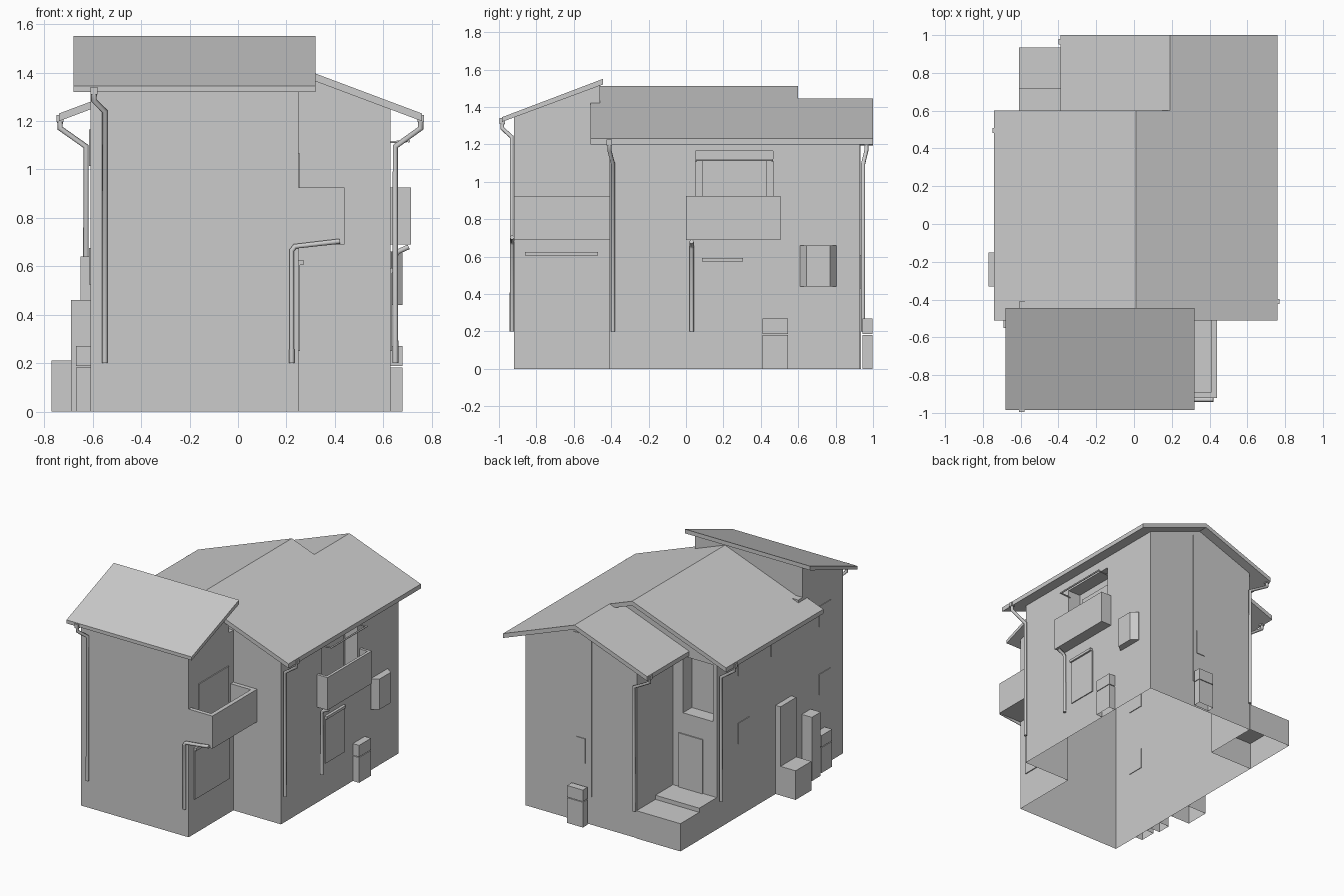
import bpy, bmesh
from mathutils import Vector

if "Cube" in bpy.data.objects:
    bpy.data.objects.remove(bpy.data.objects["Cube"])


def open_base(bm):
    """Shells standing on the ground have no underside."""
    low = [f for f in bm.faces if all(v.co.z < 1e-4 for v in f.verts)]
    bmesh.ops.delete(bm, geom=low, context='FACES')


def prism(name, profile, a, b, axis, keep_base=False):
    """Extrude a 2D profile from a to b: axis 'x' takes (y,z), 'y' takes (x,z), 'z' takes (x,y)."""
    at = {'x': lambda p, t: (t, p[0], p[1]),
          'y': lambda p, t: (p[0], t, p[1]),
          'z': lambda p, t: (p[0], p[1], t)}[axis]
    bm = bmesh.new()
    face = bm.faces.new([bm.verts.new(at(p, a)) for p in profile])
    ext = bmesh.ops.extrude_face_region(bm, geom=[face])['geom']
    step = Vector(at((0, 0), b)) - Vector(at((0, 0), a))
    bmesh.ops.translate(bm, vec=step, verts=[g for g in ext if isinstance(g, bmesh.types.BMVert)])
    bmesh.ops.recalc_face_normals(bm, faces=bm.faces)
    if not keep_base:
        open_base(bm)
    me = bpy.data.meshes.new(name)
    bm.to_mesh(me)
    bm.free()
    ob = bpy.data.objects.new(name, me)
    bpy.context.collection.objects.link(ob)
    return ob


def box(name, x, y, z, keep_base=False):
    pts = [(x[0], y[0]), (x[1], y[0]), (x[1], y[1]), (x[0], y[1])]
    return prism(name, pts, z[0], z[1], 'z', keep_base)


def boolean(ob, other, op):
    m = ob.modifiers.new(op.lower(), 'BOOLEAN')
    m.operation, m.object, m.solver = op, other, 'EXACT'
    bpy.context.view_layer.objects.active = ob
    bpy.ops.object.modifier_apply(modifier=m.name)
    bpy.data.objects.remove(other)


def pipe(name, pts, r=0.014):
    cu = bpy.data.curves.new(name, 'CURVE')
    cu.dimensions = '3D'
    cu.bevel_depth, cu.bevel_resolution, cu.use_fill_caps = r, 1, True
    sp = cu.splines.new('POLY')
    sp.points.add(len(pts) - 1)
    for p, c in zip(sp.points, pts):
        p.co = (*c, 1)
    ob = bpy.data.objects.new(name, cu)
    bpy.context.collection.objects.link(ob)


# roof pitch
S = 0.375


def gable(x0, x1, ridge, top):
    return [(x0, 0), (x1, 0), (x1, top - S * (x1 - ridge)), (ridge, top), (x0, top - S * (ridge - x0))]


def chevron(x0, x1, ridge, top, t=0.032):
    up = [(x0, top - S * (ridge - x0)), (ridge, top), (x1, top - S * (x1 - ridge))]
    return up + [(x, z - t) for x, z in reversed(up)]


# walls: main block, rear wing and front wing joined in one shell
walls = prism('house_walls', gable(-.61, .63, .01, 1.49), -.41, .52, 'y', True)
boolean(walls, prism('rear', gable(-.26, .63, .19, 1.4225), .45, .93, 'y', True), 'UNION')
wing = [(-.92, 0), (-.41, 0), (-.41, 1.3), (-.46, 1.3), (-.46, 1.525), (-.92, 1.35)]
boolean(walls, prism('wing', wing, -.61, .25, 'x', True), 'UNION')
# recessed openings behind the side balcony and above the porch
boolean(walls, box('cut', (.53, .7), (.05, .465), (.72, 1.165)), 'DIFFERENCE')
boolean(walls, box('cut', (-.58, -.34), (.42, .6), (.77, 1.18)), 'DIFFERENCE')
bm = bmesh.new()
bm.from_mesh(walls.data)
open_base(bm)
bm.to_mesh(walls.data)
bm.free()

# roofs
prism('main_roof', chevron(-.74, .76, .01, 1.512), -.51, .6, 'y')
prism('rear_roof', chevron(-.39, .76, .19, 1.4445), .52, 1.0, 'y')
prism('front_roof', [(-.985, 1.32), (-.985, 1.345), (-.445, 1.55), (-.445, 1.52)], -.68, .32, 'x')

# porch with step
box('porch_base', (-.61, -.26), (.52, .935), (0, .2))
box('porch_step', (-.61, -.26), (.52, .72), (.2, .23))
box('porch_door', (-.5, -.31), (.515, .528), (.23, .62))


# balconies: open trays
def balcony(name, x, y, t=.03):
    ob = box(name, x, y, (.69, .925))
    boolean(ob, box('cut', (x[0] - .05, x[1] - t), (y[0] + t, y[1] - t), (.72, 1.0)), 'DIFFERENCE')


balcony('front_balcony', (.25, .44), (-.92, -.41))
balcony('side_balcony', (.63, .715), (0, .505), .02)

# doors, windows and canopies on the right-hand walls
box('wing_window', (.245, .257), (-.86, -.46), (.25, .605))
box('wing_canopy', (.245, .27), (-.86, -.47), (.605, .625))
box('wing_balcony_door', (.245, .257), (-.81, -.47), (.71, 1.065))
box('side_window', (.625, .637), (.09, .31), (.25, .575))
box('side_canopy', (.625, .65), (.085, .305), (.573, .592))
box('side_balcony_door', (.525, .54), (.085, .43), (.72, 1.11))
prism('bay_window', [(.62, .61), (.635, .61), (.68, .645), (.68, .77), (.635, .805), (.62, .805)], .44, .66, 'z')

# drying rail over the side balcony
pipe('drying_rail', [(.705, .05, 1.117), (.705, .465, 1.117)], .006)
for y in (.055, .46):
    pipe('rail_arm', [(.62, y, 1.112), (.705, y, 1.117)], .005)

# small windows on the left wall and on the back wall
for y, z in ((-.71, 1.09), (-.71, .6), (-.16, 1.09), (.215, 1.09), (.215, .6)):
    box('small_window', (-.615, -.605), (y - .065, y + .065), (z - .075, z + .075))
box('back_tall_panel', (.1, .25), (.92, .934), (.2, 1.36))
box('back_window', (.15, .22), (.92, .939), (.43, .61))

# cabinets along the walls
box('storage_bench', (-.77, -.61), (-.33, -.15), (0, .21))
box('bench_back', (-.65, -.61), (-.33, -.15), (.21, .64))
box('water_heater', (-.69, -.61), (-.55, -.45), (0, .46))
for x, y in (((.63, .68), (.41, .545)), ((-.67, -.61), (-.71, -.59)), ((.125, .25), (.945, .998))):
    box('cooler_base', x, y, (0, .182))
    box('cooler_unit', x, y, (.187, .27))

# rainwater pipes with outlet boxes under the eaves
for name, o, w in (('right', (.755, -.41, 1.205), (.65, -.39)),
                   ('left', (-.735, .495, 1.205), (-.628, .495)),
                   ('front', (-.595, -.982, 1.32), (-.55, -.932)),
                   ('rear', (-.385, .965, 1.205), (-.25, .947))):
    dz = .11 if name != 'front' else .08
    box(name + '_outlet', (o[0] - .014, o[0] + .014), (o[1] - .014, o[1] + .014), (o[2] - .01, o[2] + .02))
    pipe(name + '_downpipe', [o, (*o[:2], o[2] - .035), (*w, o[2] - dz), (*w, .2)], .012)
pipe('front_balcony_drain', [(.42, -.93, .703), (.235, -.93, .682), (.222, -.93, .665), (.222, -.93, .2)], .012)
pipe('side_balcony_drain', [(.705, .03, .68), (.66, .03, .66), (.65, .03, .645), (.65, .03, .2)], .012)
